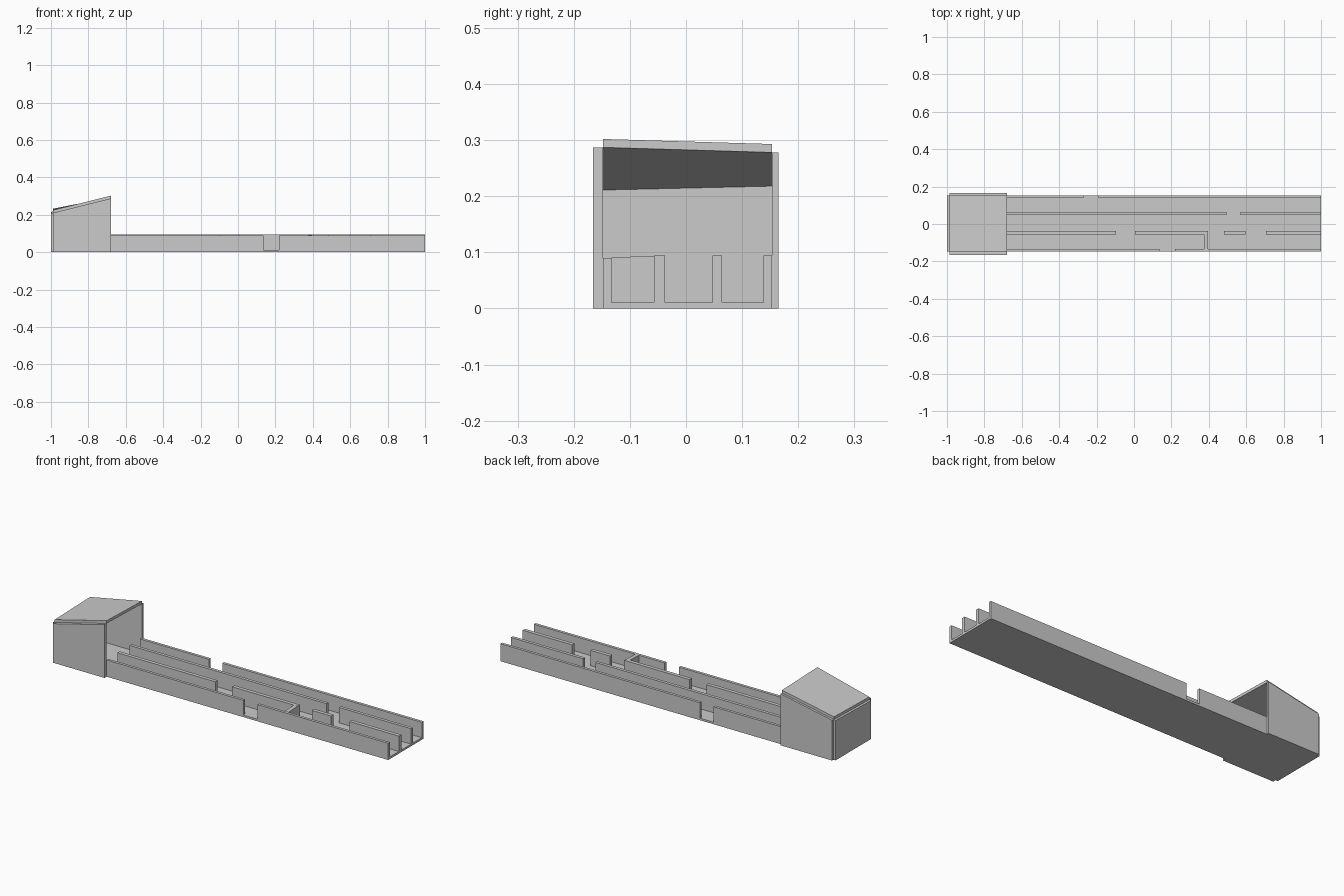
import bpy, bmesh

if "Cube" in bpy.data.objects:
    bpy.data.objects.remove(bpy.data.objects["Cube"])

X0, X1 = -1.0, 1.0            # overall length
HOUSE_X = -0.68               # open end of the raised housing
Y0, Y1 = -0.148, 0.153        # tray width
FLOOR = 0.011


def block(name, x, y, bottom, top):
    """Box over x and y ranges; bottom/top are a height or a function of (x, y)."""
    def height(h, px, py):
        return h(px, py) if callable(h) else h
    bm = bmesh.new()
    plan = [(x[0], y[0]), (x[1], y[0]), (x[1], y[1]), (x[0], y[1])]
    low = [bm.verts.new((px, py, height(bottom, px, py))) for px, py in plan]
    high = [bm.verts.new((px, py, height(top, px, py))) for px, py in plan]
    bm.faces.new(low[::-1])
    bm.faces.new(high)
    for i in range(4):
        j = (i + 1) % 4
        bm.faces.new((low[i], low[j], high[j], high[i]))
    mesh = bpy.data.meshes.new(name)
    bm.to_mesh(mesh)
    bm.free()
    obj = bpy.data.objects.new(name, mesh)
    bpy.context.collection.objects.link(obj)
    return obj


def roof_under(x, y):
    """Slightly twisted slope of the housing roof."""
    u = (x + 0.985) / (HOUSE_X + 0.985)
    v = min(max((y - Y0) / (Y1 - Y0), 0), 1)
    front = 0.211 + 0.076 * u
    back = 0.218 + 0.060 * u
    return front + (back - front) * v


def roof_top(x, y):
    return roof_under(x, y) + 0.015


# Tray floor
block("tray_floor", (X0 + 0.015, X1), (Y0, Y1), 0, FLOOR)

# Lengthwise walls, broken by doorways: y range, top height, x segments
walls = {
    "front_wall": ((Y0, -0.133), 0.090, [(HOUSE_X, 0.135), (0.22, X1)]),
    "front_divider": ((-0.057, -0.037), 0.094,
                      [(HOUSE_X, -0.095), (0.005, 0.395), (0.48, 0.595), (0.705, X1)]),
    "back_divider": ((0.047, 0.064), 0.094, [(HOUSE_X, 0.495), (0.57, X1)]),
    "back_wall": ((0.138, Y1), 0.094, [(HOUSE_X, -0.27), (-0.19, X1)]),
}
for name, (y, top, segments) in walls.items():
    for n, x in enumerate(segments, 1):
        block(f"{name}_{n}", x, y, FLOOR, top)

# Short wall closing the front lane
block("cross_wall", (0.373, 0.395), (-0.133, -0.057), FLOOR,
      lambda x, y: 0.091 if y < -0.1 else 0.0935)

# Housing: end plate, side panels and sloping roof
block("housing_end", (X0, X0 + 0.015), (Y0, Y1), 0, roof_under)
block("housing_front_panel", (X0 + 0.013, HOUSE_X), (-0.166, Y0), 0, roof_under)
block("housing_back_panel", (X0 + 0.013, HOUSE_X), (Y1, 0.165), 0, roof_under)
block("housing_roof", (X0 + 0.01, HOUSE_X), (Y0, Y1), roof_under, roof_top)
